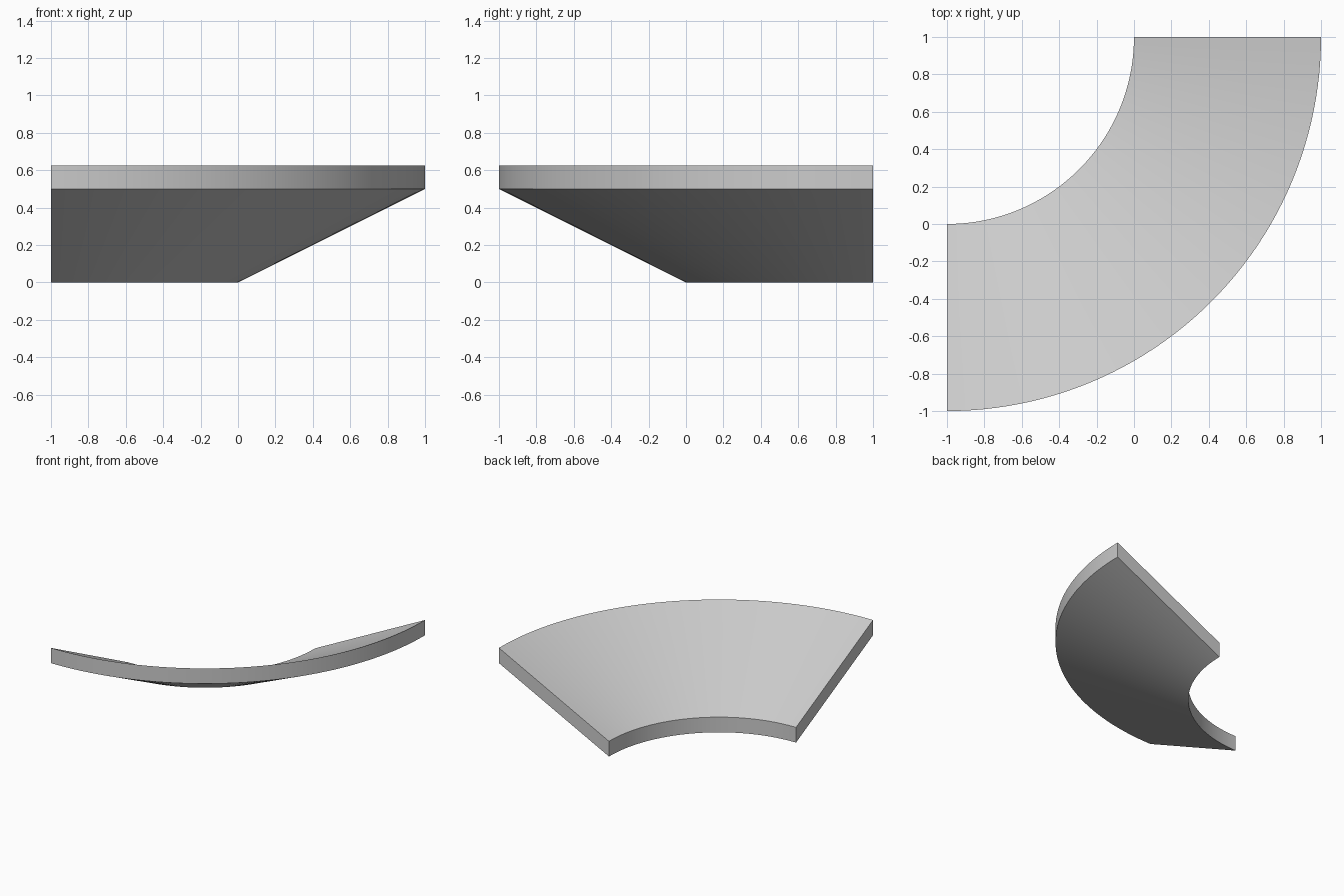
import bpy, bmesh
from math import sin, cos, pi, radians

if "Cube" in bpy.data.objects:
    bpy.data.objects.remove(bpy.data.objects["Cube"])

SEGMENTS = 48
CENTRE = (-1.0, 1.0)
# Banked cross-section: (radius, height)
PROFILE = [(1, 0), (2, 0.5), (2, 0.625), (1, 0.125)]

bm = bmesh.new()

# Sweep the section through a quarter turn
rings = []
for i in range(SEGMENTS + 1):
    a = -pi / 2 + (pi / 2) * i / SEGMENTS
    rings.append([bm.verts.new((CENTRE[0] + r * cos(a), CENTRE[1] + r * sin(a), z))
                  for r, z in PROFILE])
n = len(PROFILE)
for a, b in zip(rings, rings[1:]):
    for j in range(n):
        k = (j + 1) % n
        bm.faces.new((a[j], a[k], b[k], b[j]))

# End caps
bm.faces.new(rings[0])
bm.faces.new(rings[-1])
bmesh.ops.recalc_face_normals(bm, faces=bm.faces)

mesh = bpy.data.meshes.new("banked_curve")
bm.to_mesh(mesh)
bm.free()
curve = bpy.data.objects.new("banked_curve", mesh)
bpy.context.collection.objects.link(curve)

# Smooth along the bend, sharp at the edges
bpy.context.view_layer.objects.active = curve
curve.select_set(True)
bpy.ops.object.shade_smooth_by_angle(angle=radians(30))
